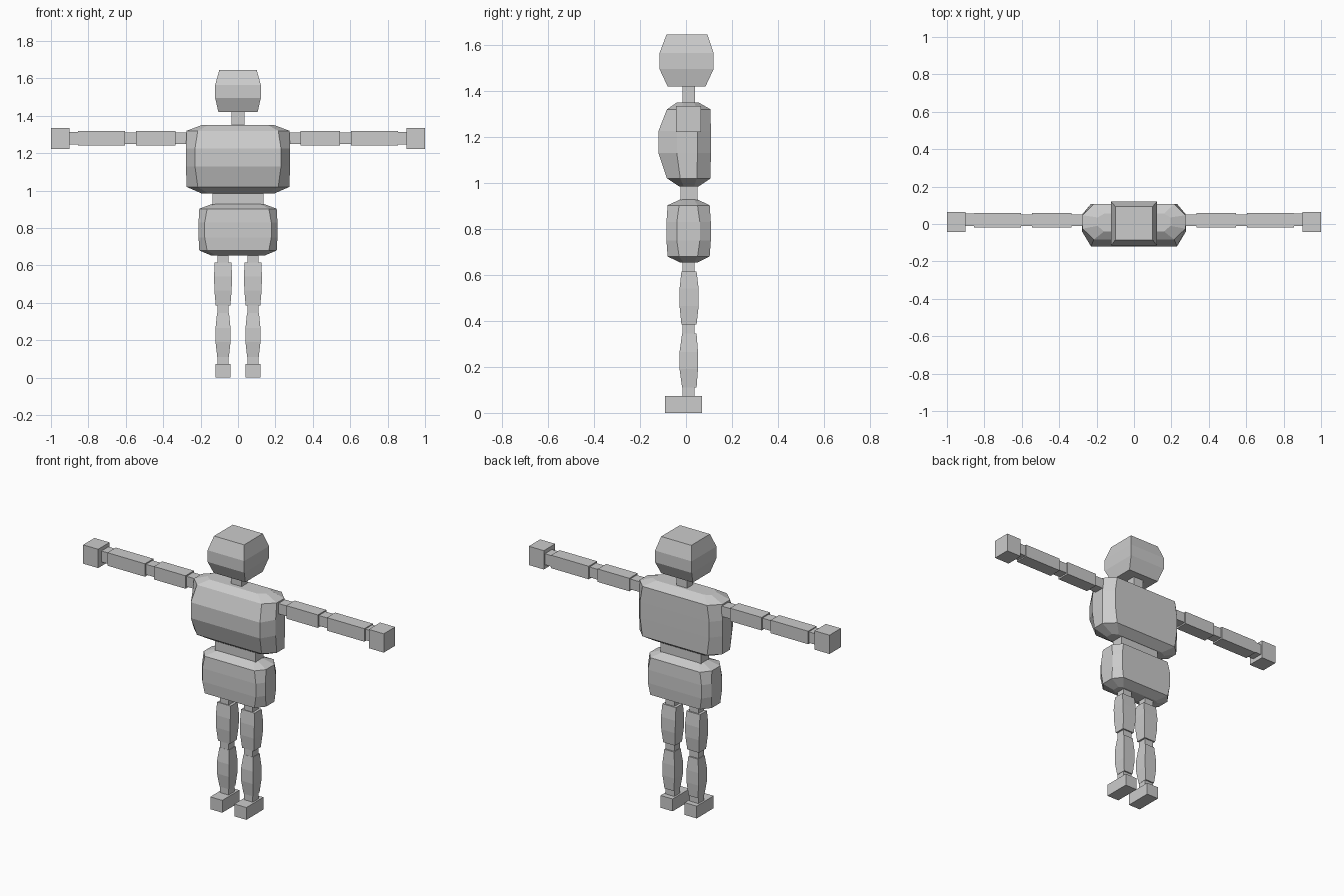
import bpy
import bmesh

grey = bpy.data.materials.new("plain grey")
grey.diffuse_color = (0.6, 0.6, 0.6, 1)


def loft(name, rings):
    """Skin a stack of matching point rings and cap both ends."""
    bm = bmesh.new()
    loops = [[bm.verts.new(p) for p in ring] for ring in rings]
    n = len(loops[0])
    for a, b in zip(loops, loops[1:]):
        for i in range(n):
            j = (i + 1) % n
            bm.faces.new((a[i], a[j], b[j], b[i]))
    bm.faces.new(loops[0][::-1])
    bm.faces.new(loops[-1])
    bmesh.ops.recalc_face_normals(bm, faces=bm.faces)
    mesh = bpy.data.meshes.new(name)
    bm.to_mesh(mesh)
    bm.free()
    mesh.materials.append(grey)
    ob = bpy.data.objects.new(name, mesh)
    bpy.context.collection.objects.link(ob)
    return ob


def rect(z, hx, y0, y1, cx=0):
    return [(cx - hx, y0, z), (cx + hx, y0, z), (cx + hx, y1, z), (cx - hx, y1, z)]


def octo(z, hx, cx, y0, y1, s0, s1):
    """Long octagon: hx side, cx corner, y0/y1 front/back, s0/s1 ends of the side."""
    return [(-cx, y0, z), (cx, y0, z), (hx, s0, z), (hx, s1, z),
            (cx, y1, z), (-cx, y1, z), (-hx, s1, z), (-hx, s0, z)]


def box(name, x0, x1, y0, y1, z0, z1):
    c, h = (x0 + x1) / 2, (x1 - x0) / 2
    return loft(name, [rect(z0, h, y0, y1, c), rect(z1, h, y0, y1, c)])


# Head and neck
loft("head", [rect(1.42, 0.105, -0.08, 0.085), rect(1.495, 0.122, -0.115, 0.12),
              rect(1.565, 0.122, -0.115, 0.12), rect(1.645, 0.10, -0.085, 0.093)])
box("neck", -0.035, 0.035, -0.015, 0.04, 1.34, 1.43)

# Chest: rounded block, bulging forward
loft("chest", [
    octo(0.985, 0.195, 0.16, -0.03, 0.055, -0.01, 0.035),
    octo(1.02, 0.275, 0.215, -0.083, 0.107, -0.025, 0.047),
    octo(1.13, 0.278, 0.23, -0.12, 0.108, -0.04, 0.05),
    octo(1.225, 0.278, 0.23, -0.12, 0.108, -0.04, 0.05),
    octo(1.32, 0.275, 0.215, -0.083, 0.107, -0.025, 0.047),
    octo(1.35, 0.195, 0.16, -0.04, 0.055, -0.01, 0.035)])

# Waist and hips
box("waist", -0.135, 0.135, -0.025, 0.05, 0.92, 0.99)
loft("hips", [
    octo(0.654, 0.145, 0.12, -0.025, 0.05, -0.01, 0.035),
    octo(0.68, 0.207, 0.165, -0.08, 0.103, -0.03, 0.05),
    octo(0.75, 0.211, 0.178, -0.085, 0.108, -0.04, 0.06),
    octo(0.83, 0.211, 0.178, -0.085, 0.108, -0.04, 0.06),
    octo(0.903, 0.207, 0.165, -0.08, 0.103, -0.03, 0.05),
    octo(0.928, 0.14, 0.12, -0.025, 0.05, -0.01, 0.035)])

for side, s in (("left", 1), ("right", -1)):
    # Arm segments: name, inner x, outer x, y range, z range
    for part, a, b, y0, y1, z0, z1 in (
            ("shoulder_joint", 0.26, 0.337, -0.01, 0.052, 1.249, 1.311),
            ("upper_arm", 0.335, 0.545, -0.02, 0.06, 1.24, 1.318),
            ("elbow_joint", 0.54, 0.61, -0.01, 0.052, 1.249, 1.311),
            ("forearm", 0.605, 0.855, -0.02, 0.06, 1.24, 1.318),
            ("wrist_joint", 0.85, 0.905, -0.012, 0.055, 1.247, 1.313),
            ("hand", 0.90, 1.0, -0.043, 0.065, 1.222, 1.335)):
        box(f"{side}_{part}", min(a * s, b * s), max(a * s, b * s), y0, y1, z0, z1)

    # Leg segments
    x = 0.08 * s
    for part, z0, z1 in (("hip_joint", 0.61, 0.665), ("knee_joint", 0.34, 0.39),
                         ("ankle_joint", 0.07, 0.115)):
        box(f"{side}_{part}", x - 0.029, x + 0.029, -0.016, 0.038, z0, z1)
    loft(f"{side}_thigh", [
        rect(0.385, 0.039, -0.02, 0.046, x), rect(0.465, 0.046, -0.028, 0.055, x),
        rect(0.54, 0.048, -0.028, 0.055, x), rect(0.615, 0.045, -0.02, 0.046, x)])
    loft(f"{side}_shin", [
        rect(0.11, 0.031, -0.017, 0.046, x), rect(0.19, 0.04, -0.028, 0.052, x),
        rect(0.265, 0.04, -0.028, 0.052, x), rect(0.345, 0.032, -0.017, 0.046, x)])
    box(f"{side}_foot", x - 0.04, x + 0.04, -0.092, 0.07, 0, 0.074)
